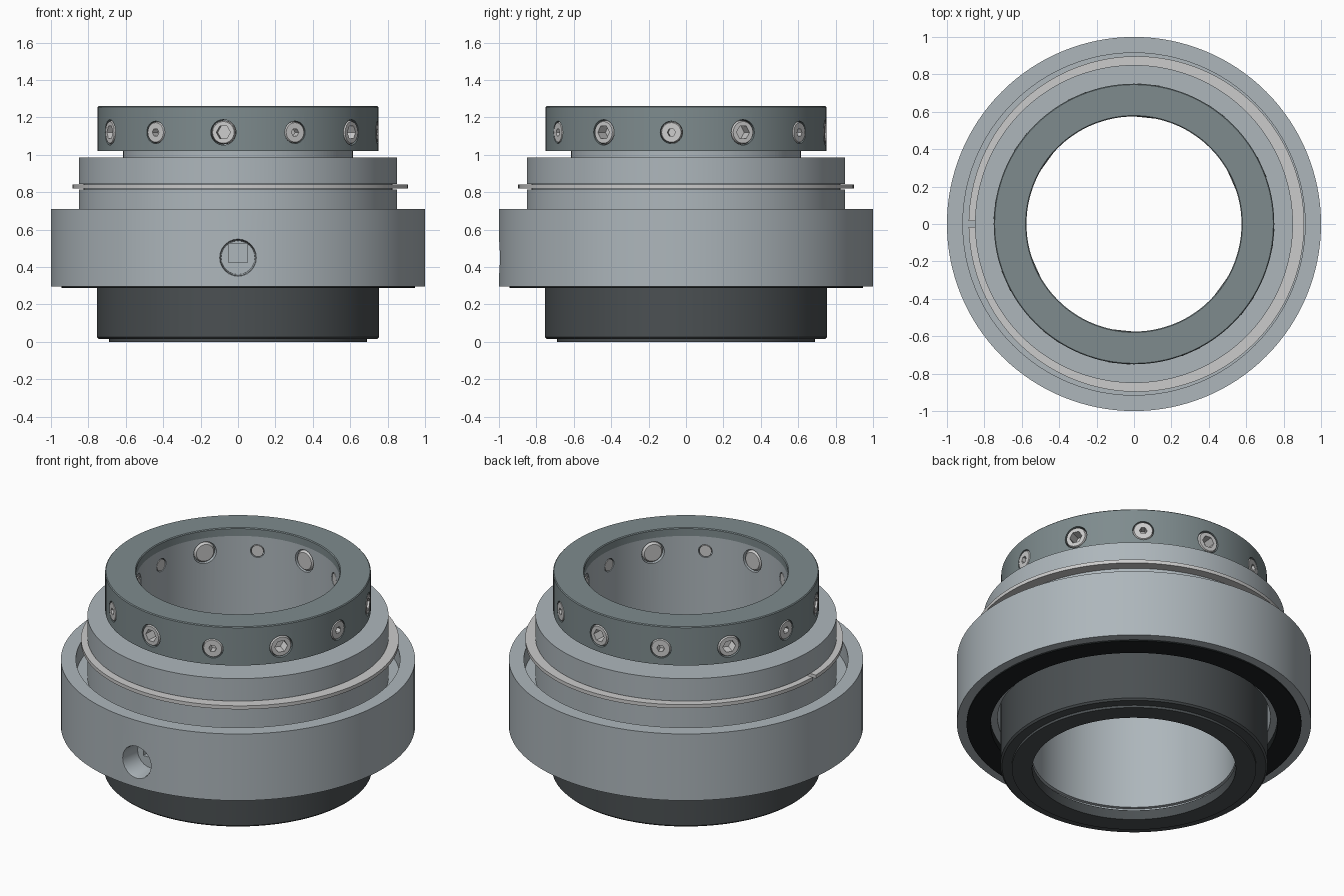
import bpy, bmesh, math
from mathutils import Matrix, Vector

if "Cube" in bpy.data.objects:
    bpy.data.objects.remove(bpy.data.objects["Cube"])

SEG = 128


def material(name, rgb):
    m = bpy.data.materials.new(name)
    m.diffuse_color = (*rgb, 1)
    m.use_nodes = True
    m.node_tree.nodes["Principled BSDF"].inputs["Base Color"].default_value = m.diffuse_color
    return m


STEEL = material("steel", (0.42, 0.47, 0.50))
COLLAR = material("collar_grey", (0.21, 0.26, 0.27))
DARK = material("dark_grey", (0.07, 0.08, 0.085))
BLACK = material("black_rubber", (0.012, 0.015, 0.016))
BRIGHT = material("bright_steel", (0.62, 0.65, 0.65))


def finish(name, bm, mat):
    bmesh.ops.recalc_face_normals(bm, faces=bm.faces)
    me = bpy.data.meshes.new(name)
    bm.to_mesh(me)
    bm.free()
    ob = bpy.data.objects.new(name, me)
    bpy.context.collection.objects.link(ob)
    if mat:
        me.materials.append(mat)
    return ob


def lathe(name, profile, mat, a0=0.0, a1=2 * math.pi, cx=0.0):
    """Spin a closed (radius, z) profile about z; partial arcs are capped."""
    full = a1 - a0 > 2 * math.pi - 1e-6
    bm = bmesh.new()
    rings = []
    for i in range(SEG if full else SEG + 1):
        a = a0 + (a1 - a0) * i / SEG
        rings.append([bm.verts.new((cx + r * math.cos(a), r * math.sin(a), z))
                      for r, z in profile])
    n = len(profile)
    for i in range(SEG):
        p, q = rings[i], rings[(i + 1) % len(rings)]
        for j in range(n):
            k = (j + 1) % n
            bm.faces.new((p[j], q[j], q[k], p[k]))
    if not full:
        bm.faces.new(rings[0])
        bm.faces.new(rings[-1])
    return finish(name, bm, mat)


def plug(bm, rings, turn, z):
    """Radial plug: rings are (distance from axis, radius, is_hex)."""
    n = 24
    rot = Matrix.Rotation(turn, 4, 'Z')
    loops = []
    for x, r, is_hex in rings:
        loop = []
        for i in range(n):
            t = 2 * math.pi * i / n
            rr = r
            if is_hex:
                rr = r * math.cos(math.pi / 6) / math.cos(t % (math.pi / 3) - math.pi / 6)
            loop.append(bm.verts.new(rot @ Vector((x, rr * math.cos(t), z + rr * math.sin(t)))))
        loops.append(loop)
    for p, q in zip(loops, loops[1:]):
        for i in range(n):
            k = (i + 1) % n
            bm.faces.new((p[i], p[k], q[k], q[i]))
    bm.faces.new(loops[0])
    bm.faces.new(loops[-1])


def cut(target, cutter):
    mod = target.modifiers.new("cut", 'BOOLEAN')
    mod.object = cutter
    mod.operation = 'DIFFERENCE'
    mod.solver = 'EXACT'
    bpy.context.view_layer.update()
    dg = bpy.context.evaluated_depsgraph_get()
    me = bpy.data.meshes.new_from_object(target.evaluated_get(dg))
    target.modifiers.clear()
    target.data = me


# Outer housing: wide flange with a recessed upper rim, snap-ring groove and seal pocket
housing = lathe("outer_housing", [
    (0.945, 0.295), (1.0, 0.295), (1.0, 0.71), (0.915, 0.71), (0.915, 0.60),
    (0.85, 0.60), (0.85, 0.815), (0.825, 0.815), (0.825, 0.845), (0.85, 0.845),
    (0.85, 0.985), (0.62, 0.985), (0.62, 0.90), (0.77, 0.90), (0.77, 0.33),
    (0.945, 0.33)], STEEL)

# Snap ring with a small gap on the left
gap = 0.018
snap_ring = lathe("snap_ring", [(0.83, 0.819), (0.897, 0.819), (0.897, 0.841), (0.83, 0.841)],
                  BRIGHT, -math.pi + gap, math.pi - gap, 0.013)

# Seal under the housing, dark sleeve and bottom end ring
seal = lathe("bottom_seal", [(0.81, 0.287), (0.945, 0.287), (0.945, 0.34), (0.81, 0.34)], BLACK)
sleeve = lathe("lower_sleeve", [(0.68, 0.015), (0.745, 0.015), (0.755, 0.025), (0.755, 0.42),
                                (0.68, 0.42)], DARK)
end_ring = lathe("bottom_end_ring", [(0.575, 0.0), (0.69, 0.0), (0.69, 0.06), (0.575, 0.06)], DARK)

# Inner ring, running up inside the collar
inner_ring = lathe("inner_ring", [(0.595, 0.05), (0.595, 0.08), (0.575, 0.08), (0.575, 1.21),
                                  (0.615, 1.21), (0.615, 0.43), (0.685, 0.43), (0.685, 0.05)], STEEL)

# Locking collar
collar = lathe("locking_collar", [(0.575, 1.21), (0.575, 1.255), (0.58, 1.26), (0.745, 1.26),
                                  (0.75, 1.255), (0.75, 1.02), (0.61, 1.02), (0.61, 1.21)], COLLAR)

# Screw holes and the twelve alternating screws
Z = 1.12
holes, big, small = bmesh.new(), bmesh.new(), bmesh.new()
for i in range(12):
    turn = math.radians(-96 + 30 * i)
    if i % 2 == 0:
        plug(holes, [(0.5, 0.068, 0), (0.8, 0.068, 0)], turn, Z)
        plug(big, [(0.572, 0.052, 0), (0.585, 0.062, 0), (0.738, 0.064, 0), (0.75, 0.058, 0),
                   (0.75, 0.038, 1), (0.68, 0.038, 1)], turn, Z)
    else:
        plug(holes, [(0.5, 0.04, 0), (0.66, 0.04, 0), (0.66, 0.06, 0), (0.8, 0.06, 0)], turn, Z)
        plug(small, [(0.575, 0.035, 0), (0.665, 0.035, 0), (0.665, 0.057, 0), (0.742, 0.057, 0),
                     (0.75, 0.052, 0), (0.75, 0.022, 1), (0.70, 0.022, 1)], turn, Z)
set_screws = finish("set_screws", big, BRIGHT)
cap_screws = finish("cap_screws", small, BRIGHT)
hole_cutter = finish("hole_cutter", holes, None)
cut(collar, hole_cutter)
cut(inner_ring, hole_cutter)

# Grease port in the front with a square relief at its bottom
port = bmesh.new()
plug(port, [(0.86, 0.09, 0), (0.985, 0.095, 0), (1.05, 0.115, 0)], -math.pi / 2, 0.45)
port_cutter = finish("port_cutter", port, None)
cut(housing, port_cutter)
slot = bmesh.new()
bmesh.ops.create_cube(slot, size=1, matrix=Matrix.Translation((0, -0.85, 0.475))
                      @ Matrix.Diagonal((0.1, 0.1, 0.1, 1)))
slot_cutter = finish("slot_cutter", slot, None)
cut(housing, slot_cutter)
for c in (hole_cutter, port_cutter, slot_cutter):
    bpy.data.objects.remove(c)

# Smooth curved surfaces, keep edges sharp
bpy.ops.object.select_all(action='DESELECT')
for ob in bpy.context.collection.objects:
    ob.select_set(True)
    bpy.context.view_layer.objects.active = ob
bpy.ops.object.shade_smooth_by_angle(angle=math.radians(30))
